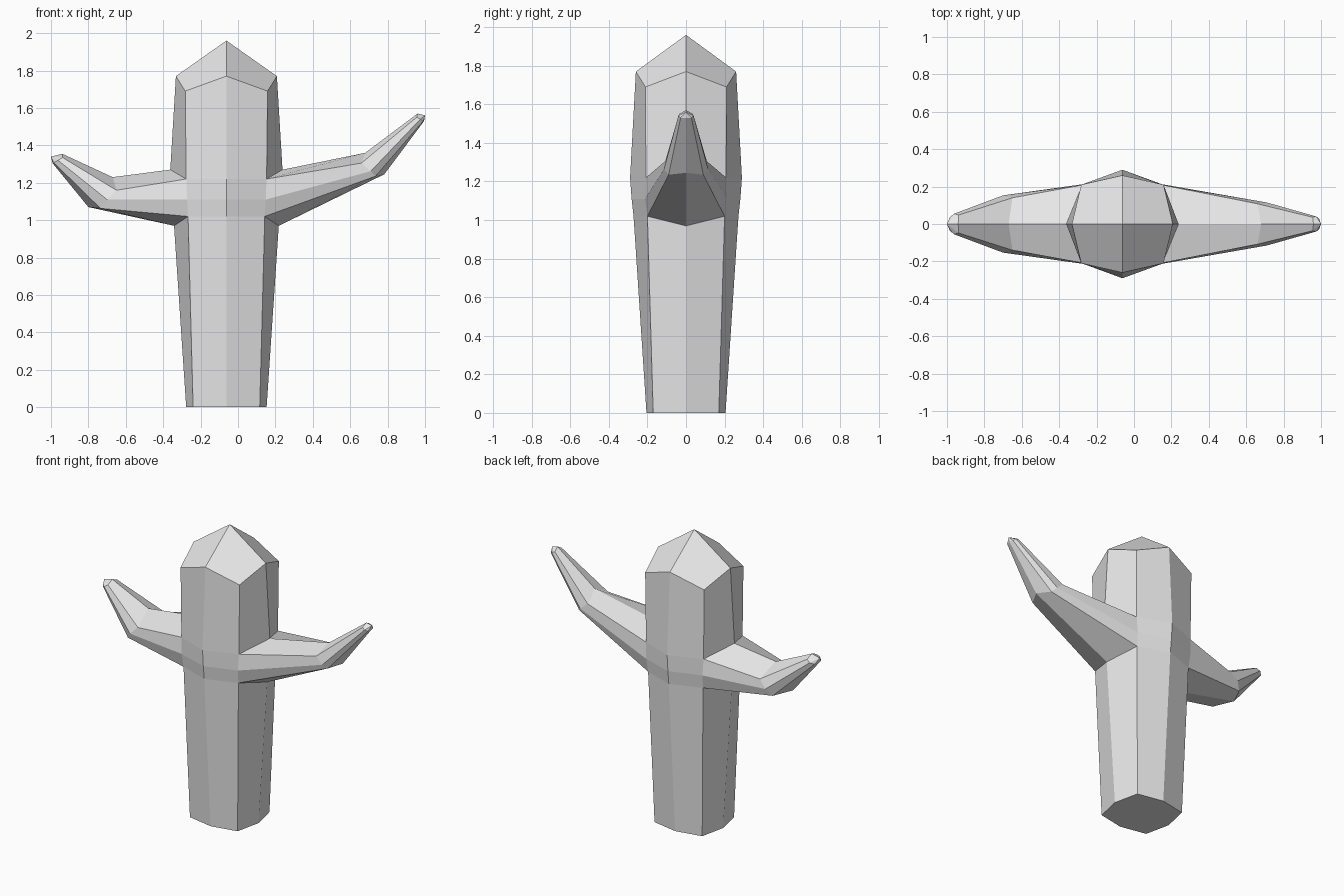
import bpy, bmesh

if "Cube" in bpy.data.objects:
    bpy.data.objects.remove(bpy.data.objects["Cube"])

CX = -0.062  # trunk axis in x
bm = bmesh.new()


def ring(side, side_z, diag_x, diag_y, diag_z, front):
    """Eight trunk points, counter-clockwise from +x; side None leaves out the side points."""
    pts = [(side, 0, side_z), (diag_x, diag_y, diag_z), (0, front, diag_z if side_z < 1.5 else side_z),
           (-diag_x, diag_y, diag_z), (side and -side, 0, side_z), (-diag_x, -diag_y, diag_z),
           (0, -front, diag_z if side_z < 1.5 else side_z), (diag_x, -diag_y, diag_z)]
    return [None if x is None else bm.verts.new((CX + x, y, z)) for x, y, z in pts]


def bridge(a, b):
    """Join two closed loops with quads, skipping gaps."""
    n = len(a)
    for i in range(n):
        quad = (a[i], a[(i + 1) % n], b[(i + 1) % n], b[i])
        if None not in quad:
            bm.faces.new(quad)


# Trunk: base, arm underside, arm middle, arm top, shoulder
base = ring(0.215, 0.0, 0.178, 0.17, 0.0, 0.205)
low = ring(0.28, 0.97, 0.205, 0.20, 1.02, 0.272)
mid = ring(None, 1.11, 0.21, 0.213, 1.11, 0.282)
high = ring(0.30, 1.27, 0.215, 0.208, 1.22, 0.29)
shoulder = ring(0.27, 1.77, 0.22, 0.21, 1.69, 0.26)
bm.faces.new(base[::-1])
for lower, upper in ((base, low), (low, mid), (mid, high), (high, shoulder)):
    bridge(lower, upper)

# Pointed top: four facets, each folded over a diagonal corner
apex = bm.verts.new((CX, 0, 1.96))
for i in range(0, 8, 2):
    bm.faces.new((shoulder[i], shoulder[i + 1], shoulder[(i + 2) % 8], apex))


def arm_loop(top, upper, middle, lower, bottom):
    """Eight arm points mirrored in y; entries are (x, half width, z)."""
    right = [bm.verts.new((x, y, z)) for x, y, z in (upper, middle, lower)]
    left = [bm.verts.new((x, -y, z)) for x, y, z in (lower, middle, upper)]
    return [bm.verts.new(top)] + right + [bm.verts.new(bottom)] + left


def arm(s, b, f, elbow, tip, end):
    """Arm grown from the trunk opening; s is the side index, b and f its neighbours."""
    root = [high[s], high[b], mid[b], low[b], low[s], low[f], mid[f], high[f]]
    elbow, tip = arm_loop(*elbow), arm_loop(*tip)
    bridge(root, elbow)
    bridge(elbow, tip)
    centre = bm.verts.new(end)
    for i in range(8):
        bm.faces.new((tip[i], tip[(i + 1) % 8], centre))


# Left arm, low and broad
arm(4, 3, 5,
    [(-0.67, 0, 1.23), (-0.65, 0.14, 1.16), (-0.70, 0.153, 1.11),
     (-0.735, 0.125, 1.063), (-0.80, 0, 1.07)],
    [(-0.94, 0, 1.355), (-0.938, 0.048, 1.335), (-0.962, 0.055, 1.32),
     (-0.985, 0.035, 1.308), (-0.992, 0, 1.305)],
    (-1.0, 0, 1.34))

# Right arm, longer and raised
arm(0, 1, 7,
    [(0.68, 0, 1.36), (0.66, 0.108, 1.305), (0.71, 0.115, 1.262),
     (0.735, 0.09, 1.235), (0.782, 0, 1.245)],
    [(0.96, 0, 1.57), (0.955, 0.036, 1.55), (0.975, 0.04, 1.54),
     (0.99, 0.028, 1.53), (0.995, 0, 1.53)],
    (1.0, 0, 1.56))

bmesh.ops.recalc_face_normals(bm, faces=bm.faces)
mesh = bpy.data.meshes.new("cactus")
bm.to_mesh(mesh)
bm.free()

# Plain grey throughout
grey = bpy.data.materials.new("light grey")
grey.diffuse_color = (0.8, 0.8, 0.8, 1)
grey.use_nodes = True
grey.node_tree.nodes["Principled BSDF"].inputs["Base Color"].default_value = grey.diffuse_color
mesh.materials.append(grey)
bpy.context.collection.objects.link(bpy.data.objects.new("cactus", mesh))
